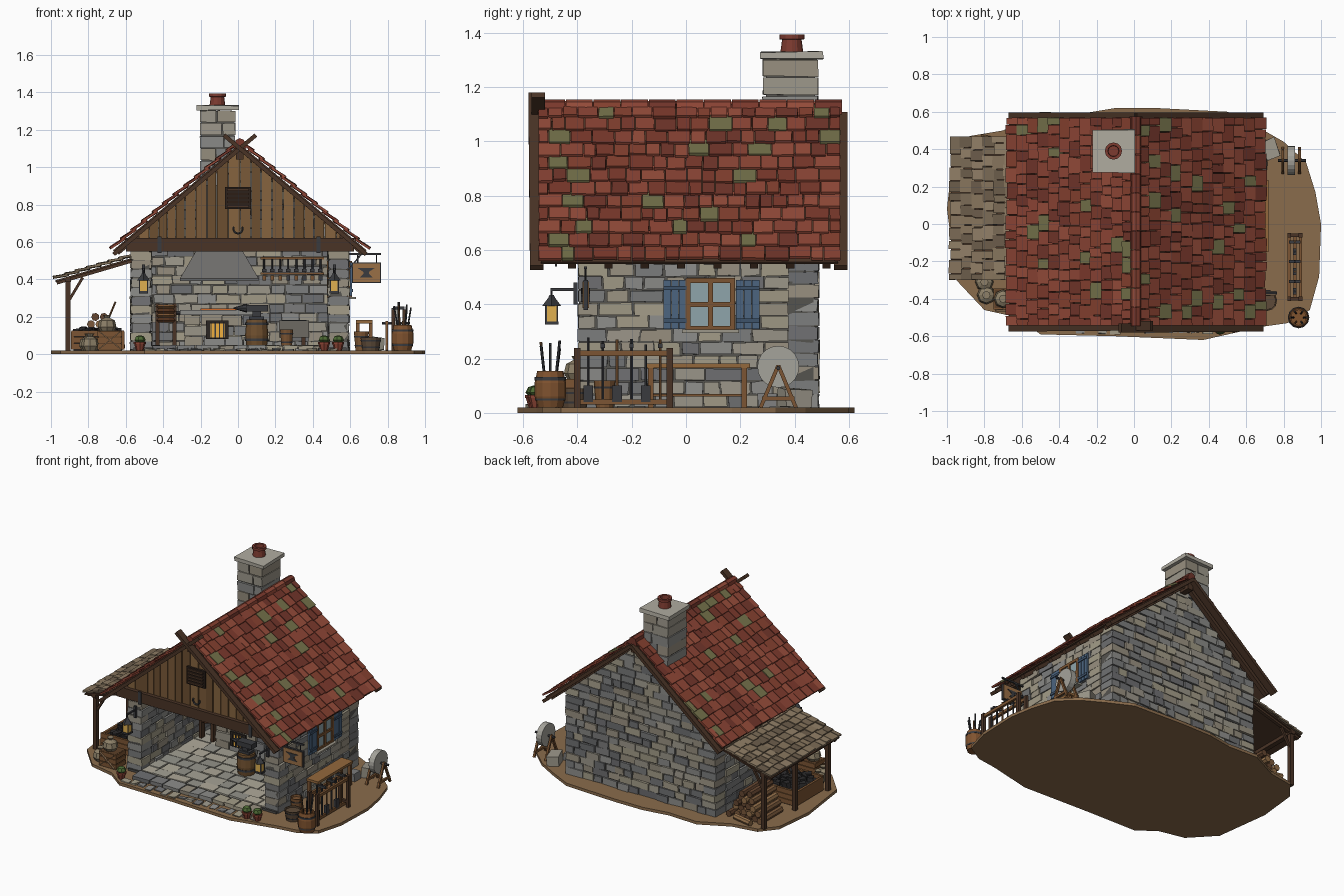
import bpy, bmesh, math, random
from mathutils import Matrix, Vector

if "Cube" in bpy.data.objects:
    bpy.data.objects.remove(bpy.data.objects["Cube"])
random.seed(7)
U = random.uniform
STONE = ['8d8d8a', '9c978a', '7c7d7d', 'a39c88', '6f7072', '989080']
TILE = ['8a4334', '7c392c', '964c3a', '71352a', '85402f', '8f4636']
SHINGLE = ['7a6a55', '86745c', '6b5c4a', '907e66']
PLANK = ['7a5a38', '6c4e30', '86643f']
DARK, WOOD, IRON, MOSS = '4a3426', '7c5533', '3a3b3f', '74714a'
CX, RZ = 0.01, 1.125                      # ridge position
ANG = math.atan2(0.57, 0.68)
SL = math.tan(ANG)


def material(h):
    m = bpy.data.materials.get(h)
    if not m:
        m = bpy.data.materials.new(h)
        c = [int(h[i:i + 2], 16) / 255 for i in (0, 2, 4)]
        m.diffuse_color = [((v + .055) / 1.055) ** 2.4 for v in c] + [1]
        m.use_nodes = True
        m.node_tree.nodes["Principled BSDF"].inputs["Base Color"].default_value = m.diffuse_color
    return m


class Part:
    """Collects simple solids into one named object."""
    def __init__(self, name):
        self.name, self.bm, self.cols = name, bmesh.new(), []

    def faces(self, vs, fs, col):
        if col not in self.cols:
            self.cols.append(col)
        v = [self.bm.verts.new(p) for p in vs]
        for f in fs:
            self.bm.faces.new([v[i] for i in f]).material_index = self.cols.index(col)

    def box(self, c, s, col, rot=None, jit=0.0):
        m = Matrix.Translation(c) @ (rot or Matrix()).to_4x4()
        vs = [m @ Vector([(k - .5) * d + U(-jit, jit) for k, d in zip((i & 1, i >> 1 & 1, i >> 2), s)]) for i in range(8)]
        self.faces(vs, [(0, 2, 3, 1), (4, 5, 7, 6), (0, 1, 5, 4), (2, 6, 7, 3), (0, 4, 6, 2), (1, 3, 7, 5)], col)
        return self

    def span(self, x0, x1, y0, y1, z0, z1, col, jit=0.0):
        return self.box(((x0 + x1) / 2, (y0 + y1) / 2, (z0 + z1) / 2), (x1 - x0, y1 - y0, z1 - z0), col, None, jit)

    def bar(self, a, b, w, h, col):
        a, b = Vector(a), Vector(b)
        return self.box((a + b) / 2, (w, h, (b - a).length), col, (b - a).to_track_quat('Z', 'Y').to_matrix())

    def lathe(self, prof, loc, col, n=12, rot=None):
        m = Matrix.Translation(loc) @ (rot or Matrix()).to_4x4()
        vs = [m @ Vector((r * math.cos(t * math.tau / n), r * math.sin(t * math.tau / n), z)) for r, z in prof for t in range(n)]
        fs = [(k * n + t, k * n + (t + 1) % n, (k + 1) * n + (t + 1) % n, (k + 1) * n + t) for k in range(len(prof) - 1) for t in range(n)]
        self.faces(vs, fs + [tuple(range(n))[::-1], tuple(range(len(vs) - n, len(vs)))], col)
        return self

    def tube(self, a, b, r, col, n=6):
        a, b = Vector(a), Vector(b)
        return self.lathe([(r, 0), (r, (b - a).length)], a, col, n, (b - a).to_track_quat('Z', 'Y').to_matrix())

    def prism(self, pts, y0, y1, col):
        n = len(pts)
        self.faces([(x, y, z) for y in (y0, y1) for x, z in pts],
                   [tuple(range(n)), tuple(range(2 * n - 1, n - 1, -1))] + [(i, i + n, (i + 1) % n + n, (i + 1) % n) for i in range(n)], col)
        return self

    def done(self):
        bmesh.ops.recalc_face_normals(self.bm, faces=self.bm.faces)
        me = bpy.data.meshes.new(self.name)
        self.bm.to_mesh(me)
        for c in self.cols:
            me.materials.append(material(c))
        bpy.context.collection.objects.link(bpy.data.objects.new(self.name, me))


def courses(p, axis, lo, hi, d0, d1, z0, z1, h=0.05, limit=None, skip=None):
    """Stone courses along axis 'x' or 'y'; d0..d1 is the wall thickness."""
    n = round((z1 - z0) / h)
    h = (z1 - z0) / n
    for k in range(n):
        z = z0 + k * h
        a, e = (lo, hi) if not limit else limit(z + h * .6, lo, hi)
        while a < e - .01:
            b = a + U(.06, .14)
            b = e if e - b < .05 else b
            o = U(0, .009)
            if not (skip and skip(a, b, z, z + h)):
                s = (a + .003, b - .003, d0 - o, d1 + o) if axis == 'x' else (d0 - o, d1 + o, a + .003, b - .003)
                p.span(*s, z + .002, z + h - .003, random.choice(STONE), .003)
            a = b


def roof(name, top, ang, sg, length, y0, y1, rows, w, cols, moss):
    p = Part(name)
    s, n = Vector((sg * math.cos(ang), 0, -math.sin(ang))), Vector((sg * math.sin(ang), 0, math.cos(ang)))
    rot = Matrix((s, n.cross(s), n)).transposed()
    pitch = length / rows
    p.box(Vector(top) + s * length / 2 + Vector((0, (y0 + y1) / 2, 0)) - n * .006, (length, y1 - y0 - .02, .01), DARK, rot)
    for r in range(rows):
        y = y0
        while y < y1 - .005:
            e = y + (U(.6, 1.2) * w if y > y0 or r % 2 else w * .5)
            e = y1 if y1 - e < .03 else e
            c = Vector(top) + s * (pitch * (r + .42) + U(-.006, .006)) + n * (.011 + U(0, .004)) + Vector((0, (y + e) / 2, 0))
            p.box(c, (pitch * 1.25, e - y - .004, .012), MOSS if random.random() < moss else random.choice(cols),
                  rot @ Matrix.Rotation(-.12, 3, 'Y'), .001)
            y = e
    p.done()


# ground
p = Part('ground')
G = [(-1, .08), (-.97, .36), (-.88, .47), (-.7, .5), (-.5, .6), (-.28, .59), (-.1, .62), (.12, .62), (.5, .6), (.66, .52), (.8, .44), (.92, .33),
     (.97, .17), (1, 0), (.99, -.28), (.94, -.46), (.82, -.53), (.68, -.55), (.37, -.62), (-.1, -.6), (-.5, -.59), (-.62, -.5), (-.8, -.46), (-.95, -.3)]
n = len(G)
p.faces([(x, y, z) for z in (0, .02) for x, y in G], [tuple(range(n))[::-1], tuple(range(n, 2 * n))] +
        [(i, (i + 1) % n, (i + 1) % n + n, i + n) for i in range(n)], '8a6c4c')
p.done()
# floor, step and paving
p = Part('stone_floor').span(-.56, .58, -.41, .47, .01, .035, '4b4a48')
y = -.4
while y < .39:
    x, d = -.47, U(.08, .11)
    while x < .47:
        e = min(x + U(.08, .15), .49)
        soot = (x - .1) ** 2 + (y - .1) ** 2 < .035
        p.span(x + .003, e - .003, y + .003, y + d - .003, .03, .042 + U(0, .004), '55534f' if soot else random.choice(['a5a295', '96958c', 'b0aa9a']), .003)
        x = e
    y += d
courses(p, 'x', -.46, .48, -.5, -.42, .02, .05, .03)
for i in range(17):
    x = -.5 + i * .062
    p.span(x, x + U(.04, .058), -.58 + U(-.01, .02), -.52 + U(-.015, .01), .018, .028, random.choice(STONE), .005)
p.done()
# walls
p = Part('right_wall').span(.492, .583, -.395, .47, .02, .6, '55534f')
courses(p, 'y', -.4, .38, .487, .588, .02, .6, skip=lambda a, b, z0, z1: a > -.02 and b < .2 and z0 > .3 and z1 < .5)
p.done()
p = Part('left_wall').span(-.563, -.472, -.395, .47, .02, .6, '55534f')
courses(p, 'y', -.4, .38, -.568, -.467, .02, .6)
p.done()
GZ = RZ - .03
half = lambda z: min(.578, (GZ - z) / SL)
p = Part('back_wall').prism([(-.56, .02), (.58, .02), (.58, GZ - .57 * SL), (CX, GZ), (-.56, GZ - .57 * SL)], .385, .475, '55534f')
courses(p, 'x', -.57, .59, .38, .482, .02, GZ - .02, limit=lambda z, a, b: (CX - half(z), CX + half(z)))
p.done()
# main roof, ridge, lean-to roof
for sg, nm in ((1, 'right'), (-1, 'left')):
    roof('roof_tiles_' + nm, (CX, 0, RZ), ANG, sg, .885, -.545, .57, 12, .075, TILE, .07)
p = Part('ridge_tiles')
for i in range(11):
    a = -.545 + i * .102
    p.prism([(CX - .035, 1.1), (CX - .022, 1.145), (CX, 1.155), (CX + .022, 1.145), (CX + .035, 1.1)], a, a + .099, random.choice(TILE))
p.done()
roof('lean_to_shingles', (-.57, 0, .515), math.atan2(.12, .41), -1, .425, -.3, .47, 7, .07, SHINGLE, 0)
# bargeboards and rafters
p = Part('bargeboards')
for sg in (1, -1):
    p.bar((CX + sg * .675, -.55, 1.1 - .675 * SL), (CX - sg * .085, -.55 - .006 * sg, 1.1 + .085 * SL), .05, .022, DARK)
    p.bar((CX + sg * .675, .57, 1.1 - .675 * SL), (CX, .57, 1.1), .05, .022, DARK)
p.done()
p = Part('rafters')
for i in range(8):
    for sg in (1, -1):
        y = -.42 + i * .134
        p.bar((CX + sg * .655, y, RZ - .035 - .655 * SL), (CX, y, RZ - .035), .03, .025, DARK)
p.span(CX - .02, CX + .02, -.54, .56, 1.04, 1.09, DARK).done()
# timber front gable
p = Part('gable_planks')
a = -.53
while a < .54:
    b = min(a + U(.045, .065), .55)
    zt = lambda x: max(.605, RZ - .035 - abs(x - CX) * SL)
    pts = [(a, .6), (b - .004, .6), (b - .004, zt(b))] + ([(CX, zt(CX))] if a < CX < b else []) + [(a, zt(a))]
    p.prism(pts, -.45 + U(-.003, .003), -.432, random.choice(PLANK))
    a = b
p.done()
p = Part('front_beam').span(-.6, .62, -.475, -.405, .55, .62, DARK)
for x in (-.42, .43):
    p.span(x - .01, x + .01, -.482, -.475, .54, .63, IRON)
p.done()
p = Part('gable_vent').span(-.07, .07, -.465, -.44, .775, .895, '2c211b')
for i in range(5):
    p.span(-.06, .06, -.474, -.46, .785 + i * .022, .797 + i * .022, DARK)
p.done()
p = Part('horseshoe')
U_ = [(.025 * math.cos(t), .67 - .025 * math.sin(t)) for t in [math.pi * (i / 8 * 1.3 - .15) for i in range(9)]]
for a, b in zip(U_, U_[1:]):
    p.tube((a[0], -.458, a[1]), (b[0], -.458, b[1]), .006, IRON)
p.done()
# chimney
p = Part('chimney').span(-.195, -.025, .295, .475, .55, 1.3, '55534f')
courses(p, 'x', -.205, -.012, .288, .482, .9, 1.305, .068)
p.span(-.225, .002, .275, .505, 1.305, 1.33, 'b0aca0', .003)
p.lathe([(.042, 1.33), (.036, 1.375), (.046, 1.377), (.046, 1.395), (.03, 1.395), (.028, 1.37)], (-.11, .39, 0), '7d3b30').done()
# window and shutters
p = Part('window').span(.48, .6, 0, .18, .31, .49, '8fa5ab')
for y in (.008, .09, .172):
    p.span(.475, .61, y - .009, y + .009, .305, .495, WOOD)
for z in (.312, .4, .488):
    p.span(.475, .609, 0, .18, z - .009, z + .009, WOOD)
p.span(.57, .63, -.015, .195, .295, .307, '9c978a').done()
p = Part('shutters')
for y in (-.083, .185):
    for i in range(3):
        p.span(.598, .609, y + i * .029, y + .027 + i * .029, .31, .49, '4c6580')
    for z in (.34, .46):
        p.span(.609, .615, y, y + .085, z - .008, z + .008, '3d526a')
p.done()
# lanterns
for nm, x in (('left', -.505), ('right', .515)):
    p = Part('lantern_' + nm).span(x - .008, x + .008, -.415, -.4, .4, .48, IRON)
    p.bar((x, -.41, .455), (x, -.5, .455), .01, .01, IRON).tube((x, -.495, .455), (x, -.495, .42), .004, IRON)
    p.span(x - .02, x + .02, -.515, -.475, .335, .395, 'e0b050').span(x - .025, x + .025, -.52, -.47, .325, .337, IRON)
    p.lathe([(.036, .393), (.012, .425), (.008, .435)], (x, -.495, 0), IRON, 4, Matrix.Rotation(0, 3, 'Z'))
    for i in (-1, 1):
        for j in (-1, 1):
            p.span(x + i * .021 - .003, x + i * .021 + .003, -.498 + j * .021, -.492 + j * .021, .335, .395, IRON)
    p.done()
# hanging sign with an anvil shape
p = Part('hanging_sign').bar((.58, -.37, .535), (.765, -.37, .535), .01, .01, IRON).bar((.59, -.37, .45), (.66, -.37, .535), .008, .008, IRON)
p.span(.61, .765, -.378, -.362, .38, .49, IRON).span(.616, .759, -.382, -.358, .386, .484, '9a7046')
for x in (.64, .74):
    p.tube((x, -.37, .49), (x, -.37, .535), .003, IRON)
p.prism([(.65, .41), (.72, .41), (.7, .43), (.7, .44), (.73, .46), (.64, .46), (.67, .44), (.67, .43)], -.386, -.354, IRON).done()
# lean-to frame
p = Part('lean_to_frame')
for y in (-.26, .1, .44):
    p.span(-.922, -.895, y - .014, y + .014, .02, .4, DARK).bar((-.97, y, .383), (-.57, y, .5), .022, .022, DARK)
    p.bar((-.908, y, .28), (-.83, y, .41), .015, .015, DARK)
p.span(-.925, -.892, -.29, .46, .385, .408, DARK).done()
# firewood, coal bin, shovel, crate
p = Part('firewood')
for k in range(5):
    for i in range(6 - k):
        x = -.855 + i * .046 + k * .023
        p.tube((x, .17 + U(-.02, .02), .043 + k * .039), (x, .4 + U(-.02, .03), .043 + k * .039), .022, random.choice(['7c5a3c', '94704a', '654630']), 7)
p.tube((-.82, .46, .04), (-.68, .43, .04), .02, '94704a', 7).done()
p = Part('coal_bin').span(-.88, -.62, -.22, .06, .02, .1, '2c2b2c')
for y in (-.23, .06):
    for k in range(3):
        p.span(-.89, -.61, y - .008, y + .008, .025 + k * .035, .057 + k * .035, WOOD)
for x in (-.885, -.615):
    p.span(x - .008, x + .008, -.23, .06, .025, .12, WOOD)
for i in range(30):
    p.box((U(-.86, -.64), U(-.2, .04), .105 + U(0, .02)), (.04, .04, .035), '2c2b2c', Matrix.Rotation(U(0, 3), 3, 'Z'), .006)
p.tube((-.73, -.12, .1), (-.655, -.12, .28), .006, WOOD).done()
p = Part('crate').span(-.745, -.625, -.45, -.35, .02, .125, '5d4028')
for k in range(3):
    p.span(-.75, -.62, -.456, -.344, .025 + k * .035, .054 + k * .035, WOOD)
p.bar((-.74, -.46, .03), (-.63, -.46, .12), .015, .006, '9a7a5a').bar((-.63, -.46, .03), (-.74, -.46, .12), .015, .006, '9a7a5a').done()
p = Part('sacks')
for x, y, z in ((-.79, -.38, .02), (-.7, -.4, .12), (-.8, -.31, .02)):
    p.lathe([(.035, 0), (.05, .025), (.042, .06), (.014, .075), (.022, .09)], (x, y, z), '8d8068', 8)
p.done()
# forge with hood
p = Part('forge')
courses(p, 'x', -.29, .09, .17, .38, .04, .21, .055)
p.span(-.31, .11, .15, .38, .21, .235, '8d8d8a').span(-.17, -.05, .155, .18, .08, .18, '2a2522')
p.span(-.15, -.07, .15, .17, .09, .165, 'f0b040').span(-.2, 0, .2, .34, .235, .245, 'd06a28')
for i in range(4):
    p.span(-.148 + i * .023, -.141 + i * .023, .143, .15, .085, .17, IRON)
p.done()
p = Part('forge_hood')
rings = [(-.31, .11, .13, .385, .39), (-.31, .11, .13, .385, .405), (-.22, .02, .24, .385, .56)]
vs = [q for a, b, c, d, z in rings for q in ((a, c, z), (b, c, z), (b, d, z), (a, d, z))]
p.faces(vs, [(3, 2, 1, 0), (8, 9, 10, 11)] + [(k + i, k + (i + 1) % 4, k + 4 + (i + 1) % 4, k + 4 + i) for k in (0, 4) for i in range(4)], '6d6c6a')
p.done()
# bellows
p = Part('bellows')
for k in range(4):
    p.lathe([(.045, 0), (.058, .012), (.045, .024)], (-.385, .22, .17 + k * .024), ['6b4228', '7c5533'][k % 2], 10)
for x in (-.43, -.34):
    p.span(x - .01, x + .01, .2, .24, .03, .27, DARK)
p.tube((-.34, .24, .22), (-.27, .26, .22), .012, IRON).done()
# anvil on stump
p = Part('anvil_stump').lathe([(.055, .04), (.062, .1), (.055, .185)], (.1, -.05, 0), '70502f')
for z in (.07, .155):
    p.lathe([(.062, z), (.062, z + .014)], (.1, -.05, 0), IRON)
p.done()
p = Part('anvil').span(.06, .14, -.08, -.02, .185, .202, IRON).span(.078, .122, -.07, -.03, .2, .23, IRON)
p.span(.045, .16, -.08, -.02, .228, .262, IRON)
p.lathe([(.024, 0), (.004, .07)], (.047, -.05, .246), IRON, 8, Matrix.Rotation(-math.pi / 2, 3, 'Y')).done()
# trough, bucket and wall tools
p = Part('quench_trough').span(.22, .38, .22, .34, .09, .18, '6d6a62').span(.235, .365, .235, .325, .175, .184, '3d4c55')
p.span(.24, .26, .23, .33, .04, .09, DARK).span(.34, .36, .23, .33, .04, .09, DARK).done()


def bucket(nm, x, y, z, r, h, col, fill=IRON):
    b = Part(nm).lathe([(r * .8, z), (r, z + h), (r * .88, z + h), (r * .86, z + h * .85)], (x, y, 0), col)
    for k in (.2, .7):
        b.lathe([(r * (.83 + .2 * k), z + h * k), (r * (.83 + .2 * k) + .002, z + h * k + .008)], (x, y, 0), fill)
    b.done()


bucket('bucket', .26, 0, .043, .035, .09, WOOD)
p = Part('wall_tools').span(.12, .46, .34, .38, .425, .437, WOOD).span(.12, .46, .362, .38, .505, .52, WOOD)
for i in range(8):
    x = .14 + i * .043
    p.tube((x, .358, .51), (x, .358, .45), .005, IRON).span(x - .012, x + .012, .35, .366, .44, .455, IRON)
    p.span(x - .01, x + .01, .35, .37, .395, .42, random.choice([IRON, WOOD]))
p.done()
# workbench on the right
p = Part('workbench').span(.63, .72, -.15, .235, .165, .182, '94683c')
for x in (.64, .71):
    for y in (-.13, .215):
        p.span(x - .01, x + .01, y - .01, y + .01, .02, .165, WOOD)
p.span(.64, .71, -.13, .215, .06, .07, WOOD).done()
# tool rack
p = Part('tool_rack')
for y in (-.4, -.06):
    for x in (.83, .89):
        p.span(x - .01, x + .01, y - .012, y + .012, .02, .24, DARK)
    p.span(.82, .9, y - .01, y + .01, .05, .065, DARK)
for x, z in ((.83, .22), (.89, .22), (.86, .04)):
    p.span(x - .008, x + .008, -.41, -.05, z - .01, z + .01, WOOD)
for i in range(6):
    y = -.36 + i * .053
    p.tube((.86, y, .04), (.86, y, .25 + U(0, .03)), .006, random.choice([WOOD, IRON]))
    p.span(.85, .87, y - .018, y + .018, .04, .1, IRON) if i % 2 == 0 else p.span(.83, .89, y - .008, y + .008, .24, .255, IRON)
p.done()
# grindstone
p = Part('grindstone').tube((.82, .34, .17), (.86, .34, .17), .077, 'a5a39b', 20).tube((.77, .34, .165), (.92, .34, .165), .008, IRON)
for x in (.795, .885):
    for s in (-1, 1):
        p.bar((x, .34 + s * .065, .02), (x, .34, .175), .014, .014, WOOD)
    p.span(x - .007, x + .007, .28, .4, .045, .06, WOOD)
p.done()
# barrel of rods, tubs, stone block, pots
p = Part('rod_barrel').lathe([(.046, .02), (.058, .06), (.058, .11), (.048, .155), (.04, .155), (.04, .14)], (.88, -.5, 0), '80532f')
for z, r in ((.045, .056), (.12, .058)):
    p.lathe([(r, z), (r, z + .012)], (.88, -.5, 0), IRON)
for i in range(6):
    a = i * 1.05
    p.tube((.88 + .02 * math.cos(a), -.5 + .02 * math.sin(a), .1), (.88 + .045 * math.cos(a), -.5 + .04 * math.sin(a), .235 + U(0, .035)), .005, random.choice([IRON, WOOD]))
p.done()
bucket('wash_tub', .71, -.41, .02, .055, .07, '5d4a38')
bucket('small_tub', .66, -.3, .02, .04, .1, WOOD)
Part('stone_blocks').box((.73, .4, .055), (.08, .1, .07), '9c978a', Matrix.Rotation(.4, 3, 'Z'), .006).box((.68, .3, .045), (.06, .07, .05), '7c7d7d', None, .005).done()
p = Part('flower_pots')
for x, y in ((.46, -.56), (.535, -.55), (-.525, -.53)):
    p.lathe([(.02, .02), (.03, .055), (.033, .055), (.033, .065)], (x, y, 0), '8a4334', 8)
    p.lathe([(.02, .062), (.032, .075), (.022, .095), (.006, .1)], (x, y, 0), '4d6a34', 7)
p.done()
